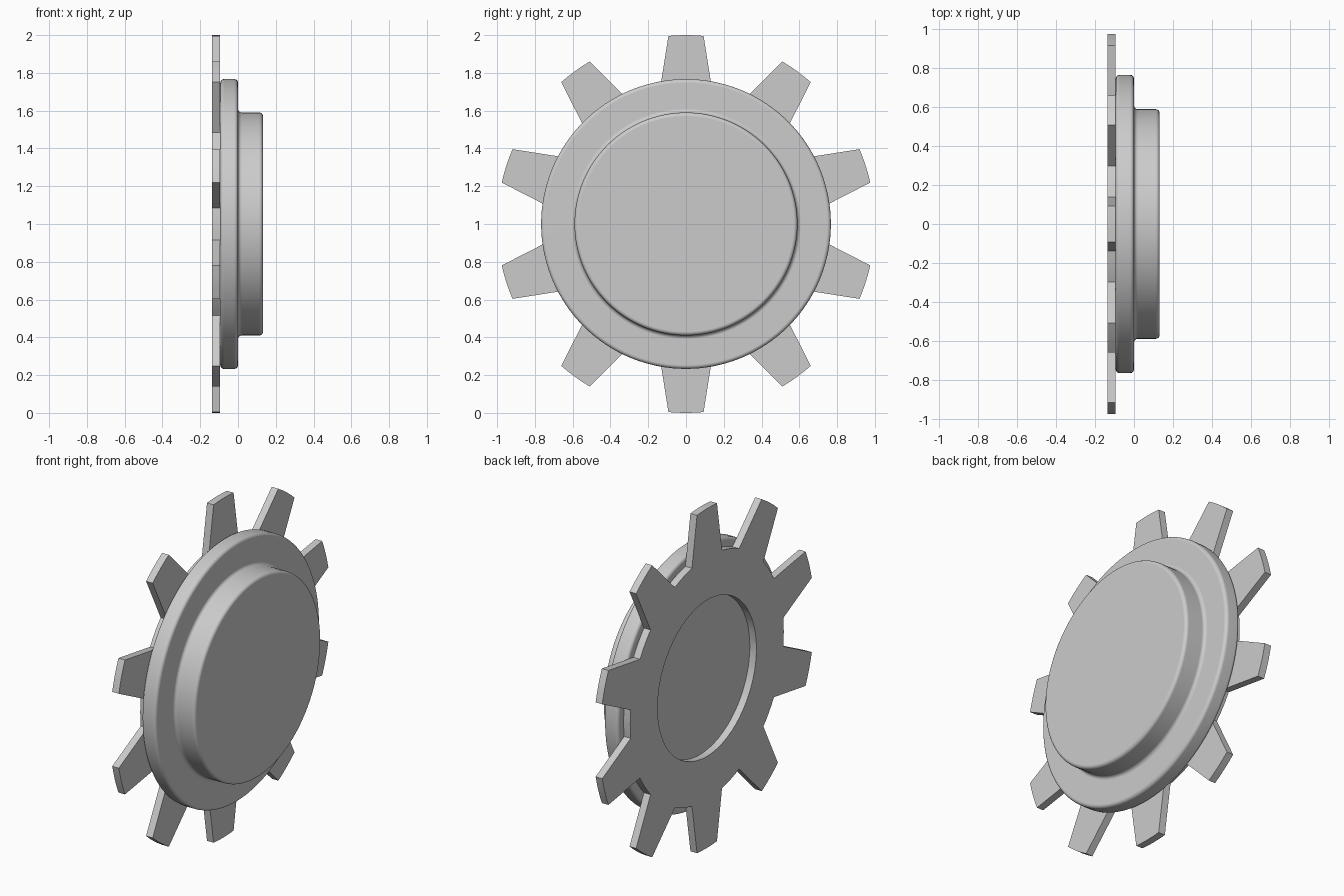
import bpy, bmesh
from math import sin, cos, radians, asin, degrees, pi

if "Cube" in bpy.data.objects:
    bpy.data.objects.remove(bpy.data.objects["Cube"])

grey = bpy.data.materials.new("plain_grey")
grey.diffuse_color = (0.6, 0.6, 0.6, 1)
grey.use_nodes = True
grey.node_tree.nodes["Principled BSDF"].inputs["Base Color"].default_value = grey.diffuse_color


def ring_point(x, r, deg):
    """Point around the X axis, angle measured from straight up."""
    a = radians(deg)
    return (x, r * sin(a), 1 + r * cos(a))


def finish(bm, name):
    bmesh.ops.recalc_face_normals(bm, faces=bm.faces)
    mesh = bpy.data.meshes.new(name)
    bm.to_mesh(mesh)
    bm.free()
    ob = bpy.data.objects.new(name, mesh)
    bpy.context.collection.objects.link(ob)
    mesh.materials.append(grey)
    bpy.ops.object.select_all(action='DESELECT')
    ob.select_set(True)
    bpy.context.view_layer.objects.active = ob
    bpy.ops.object.shade_smooth_by_angle(angle=radians(30))
    wn = ob.modifiers.new("weighted_normals", 'WEIGHTED_NORMAL')
    wn.keep_sharp = True
    return ob


def arc(cx, cr, rad, start, end, steps=5):
    """Rounded corner in the (x, radius) profile plane."""
    return [(cx + rad * cos(radians(start + (end - start) * i / steps)),
             cr + rad * sin(radians(start + (end - start) * i / steps)))
            for i in range(steps + 1)]


X_BACK, X_PLATE, X_FLANGE, X_FRONT = -0.137, -0.094, 0.0, 0.132

# Stepped body: rounded flange, filleted step and rounded hub, turned about X
b = 0.02
profile = ([(X_PLATE, 0.40)]
           + arc(X_PLATE + b, 0.767 - b, b, 180, 90)
           + arc(X_FLANGE - b, 0.767 - b, b, 90, 0)
           + arc(X_FLANGE + b, 0.59 + b, b, 180, 270)
           + arc(X_FRONT - b, 0.59 - b, b, 90, 0))
SEG = 128
bm = bmesh.new()
rings = [[bm.verts.new(ring_point(x, r, 360 * i / SEG)) for i in range(SEG)]
         for x, r in profile]
for r0, r1 in zip(rings, rings[1:]):
    for i in range(SEG):
        j = (i + 1) % SEG
        bm.faces.new((r0[i], r0[j], r1[j], r1[i]))
bm.faces.new(rings[0])
bm.faces.new(rings[-1])
finish(bm, "flange_and_hub")

# Toothed plate: ten tapered teeth around a ring with a round opening
TEETH, ROOT, HOLE = 10, 0.715, 0.46
tip_a = degrees(asin(0.093))
root_a = degrees(asin(0.14 / ROOT))
outline = []
for t in range(TEETH):
    mid = 360 * t / TEETH
    for i in range(5):
        outline.append((mid - tip_a + 2 * tip_a * i / 4, 1.0))
    for i in range(5):
        outline.append((mid + root_a + (360 / TEETH - 2 * root_a) * i / 4, ROOT))

bm = bmesh.new()
loops = []
for x, hole in ((X_BACK, False), (X_PLATE, False), (X_PLATE, True), (X_BACK, True)):
    loops.append([bm.verts.new(ring_point(x, HOLE if hole else r, a))
                  for a, r in outline])
n = len(outline)
for k in range(4):
    l0, l1 = loops[k], loops[(k + 1) % 4]
    for i in range(n):
        j = (i + 1) % n
        bm.faces.new((l0[i], l0[j], l1[j], l1[i]))
finish(bm, "toothed_plate")
